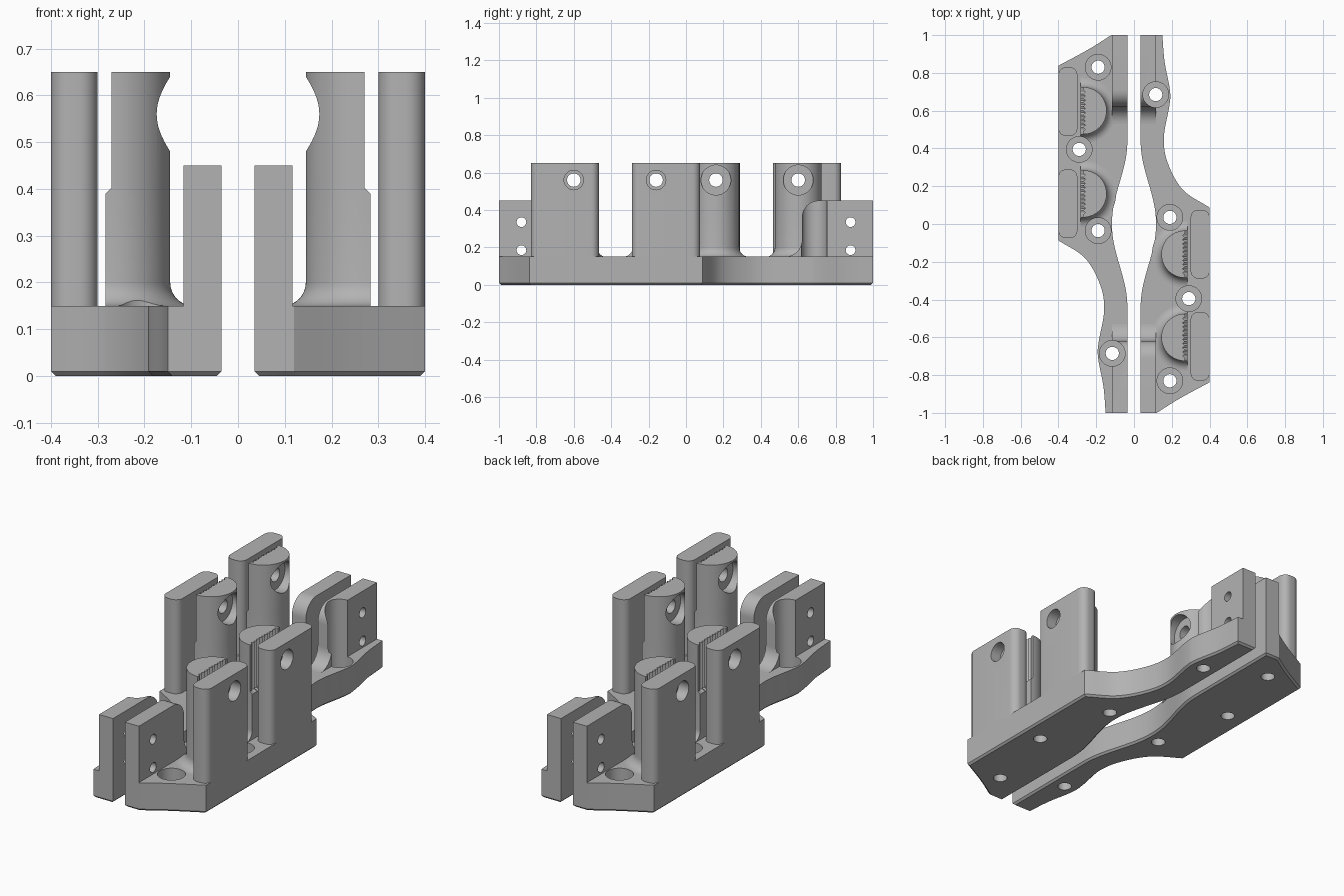
import bpy, bmesh
from math import sin, cos, pi
from mathutils import Vector, Matrix

cube = bpy.data.objects.get("Cube")
if cube:
    bpy.data.objects.remove(cube)

GREY = (0.45, 0.45, 0.45, 1)
mat = bpy.data.materials.new("plain grey")
mat.use_nodes = True
mat.diffuse_color = GREY
mat.node_tree.nodes["Principled BSDF"].inputs["Base Color"].default_value = GREY

BASE, TOP = 0.15, 0.65            # heights of the base plate and the posts
BOLT_Z, POST_Y = 0.56, (-0.16, -0.6)
SCREWS = [(0.115, 0.685), (0.19, 0.035), (0.29, -0.395), (0.19, -0.83)]


def make(name, bm):
    bmesh.ops.recalc_face_normals(bm, faces=bm.faces)
    mesh = bpy.data.meshes.new(name)
    bm.to_mesh(mesh)
    bm.free()
    mesh.materials.append(mat)
    ob = bpy.data.objects.new(name, mesh)
    bpy.context.collection.objects.link(ob)
    return ob


def loft(name, rings):
    """Skin a stack of equal-length closed rings and cap both ends."""
    bm = bmesh.new()
    rows = [[bm.verts.new(p) for p in ring] for ring in rings]
    n = len(rows[0])
    for a, b in zip(rows, rows[1:]):
        for i in range(n):
            bm.faces.new((a[i], a[(i + 1) % n], b[(i + 1) % n], b[i]))
    bm.faces.new(rows[0])
    bm.faces.new(rows[-1])
    return make(name, bm)


def rod(axis, centre, radius, length, sides=40):
    bm = bmesh.new()
    turn = Matrix.Rotation(pi / 2, 4, 'Y') if axis == 'X' else Matrix()
    bmesh.ops.create_cone(bm, cap_ends=True, segments=sides, radius1=radius, radius2=radius,
                          depth=length, matrix=Matrix.Translation(centre) @ turn)
    ob = make("cutter", bm)
    ob.hide_render = True
    return ob


def cut(ob, cutters):
    for c in cutters:
        m = ob.modifiers.new("cut", 'BOOLEAN')
        m.operation, m.solver, m.object = 'DIFFERENCE', 'EXACT', c
    graph = bpy.context.evaluated_depsgraph_get()
    mesh = bpy.data.meshes.new_from_object(ob.evaluated_get(graph))
    ob.modifiers.clear()
    ob.data = mesh
    for c in cutters:
        bpy.data.objects.remove(c)


def spline(pts, steps=8):
    """Smooth curve through the given points."""
    p = [Vector(q) for q in pts]
    p = [2 * p[0] - p[1]] + p + [2 * p[-1] - p[-2]]
    out = []
    for a, b, c, d in zip(p, p[1:], p[2:], p[3:]):
        for k in range(steps):
            t = k / steps
            out.append(0.5 * (2 * b + (c - a) * t + (2 * a - 5 * b + 4 * c - d) * t * t
                              + (3 * b - a - 3 * c + d) * t ** 3))
    return out + [p[-2]]


def inset(pts, d):
    """Move a counter-clockwise outline inwards."""
    out = []
    for i, p in enumerate(pts):
        a = (p - pts[i - 1]).normalized()
        b = (pts[(i + 1) % len(pts)] - p).normalized()
        na, nb = Vector((-a.y, a.x)), Vector((-b.y, b.x))
        out.append(p + (na + nb) * d / (1 + na.dot(nb)))
    return out


def screw_pockets():
    return [rod('Z', (x, y, 0.57), 0.068, 1) for x, y in SCREWS]


parts = []

# Base plate: curved outline, chamfered underneath, countersunk screw holes
tail = spline([(0.12, -1), (0.24, -0.925), (0.4, -0.838)])
flank = spline([(0.4, 0.087), (0.26, 0.18), (0.18, 0.32), (0.158, 0.455), (0.188, 0.63),
                (0.19, 0.71), (0.162, 0.86), (0.15, 1)])
inner = [Vector((0.035 + 0.041 * (cos(pi * k / 16) + 1), -0.44 * k / 16))
         for k in range(-16, 17)]
outline = tail + flank + [Vector((0.035, 1))] + inner + [Vector((0.035, -1))]
plate = loft("base_plate", [[(*p, z) for p in ring] for ring, z in
                            ((inset(outline, 0.01), 0), (outline, 0.01), (outline, BASE))])
cut(plate, screw_pockets() + [rod('Z', (x, y, 0), 0.035, 1, 32) for x, y in SCREWS])
parts.append(plate)

# Outer wall posts: rounded slabs with a stepped bolt hole
for n, y in enumerate((-0.107, -0.648)):
    ring = []
    for q, (sx, sy) in enumerate(((1, 1), (-1, 1), (-1, -1), (1, -1))):
        for k in range(9):
            a = pi / 2 * (q + k / 8)
            ring.append((0.35 + sx * 0.01 + 0.04 * cos(a), y + sy * 0.142 + 0.04 * sin(a)))
    post = loft(f"wall_post_{n + 1}", [[(*p, z) for p in ring] for z in (BASE - 0.01, TOP)])
    cut(post, [rod('X', (0.4, POST_Y[n], BOLT_Z), 0.052, 0.12),
               rod('X', (0.35, POST_Y[n], BOLT_Z), 0.036, 0.3)])
    parts.append(post)


# Half-round jaw posts: flared foot, stepped flat side, toothed upper grip
def jaw_ring(y, radius, z, flat, tooth):
    ring = [(0.27 - radius * sin(pi * k / 32), y - radius * cos(pi * k / 32), z)
            for k in range(33)]
    ring.append((flat, y + radius, z))
    ring += [(flat - tooth * (k % 2), y + 0.11 - 0.22 * k / 20, z) for k in range(21)]
    ring.append((flat, y - radius, z))
    return ring


for n, y in enumerate(POST_Y):
    R, foot = 0.125, 0.05
    rings = [jaw_ring(y, R + foot, BASE - 0.01, 0.283, 0)]
    for k in range(9):
        a = pi / 2 * k / 8
        rings.append(jaw_ring(y, R + foot * (1 - sin(a)), BASE + foot * (1 - cos(a)), 0.283, 0))
    rings += [jaw_ring(y, R, 0.39, 0.283, 0), jaw_ring(y, R, 0.402, 0.2705, 0.013),
              jaw_ring(y, R, TOP, 0.2705, 0.013)]
    jaw = loft(f"jaw_post_{n + 1}", rings)
    cut(jaw, screw_pockets() + [rod('X', (0.1, y, BOLT_Z), 0.08, 0.2),
                                rod('X', (0.25, y, BOLT_Z), 0.036, 0.4)])
    parts.append(jaw)

# End brackets: S-curved fins at both ends with two cross holes
arc = [pi / 2 * k / 10 for k in range(11)]
fin = [(0.53 + 0.09 * sin(a), BASE + 0.09 * (1 - cos(a))) for a in arc]
fin += [(0.71 - 0.09 * cos(a), 0.36 + 0.09 * sin(a)) for a in arc]
fin += [(1, 0.45), (1, BASE - 0.01), (0.53, BASE - 0.01)]
for side, label in ((1, "back"), (-1, "front")):
    bracket = loft(f"{label}_bracket", [[(x, side * y, z) for y, z in fin]
                                        for x in (0.035, 0.117)])
    holes = [rod('X', (0.08, side * 0.88, z), 0.026, 0.3, 24) for z in (0.335, 0.185)]
    cut(bracket, holes + screw_pockets())
    parts.append(bracket)

# Smooth the curved faces, then add the opposite half turned about the centre
bpy.ops.object.select_all(action='DESELECT')
for ob in parts:
    ob.select_set(True)
bpy.context.view_layer.objects.active = plate
bpy.ops.object.shade_smooth_by_angle(angle=0.5)
for ob in parts:
    twin = ob.copy()
    ob.name, twin.name = "left_" + ob.name, "right_" + ob.name
    twin.rotation_euler.z = pi
    bpy.context.collection.objects.link(twin)
